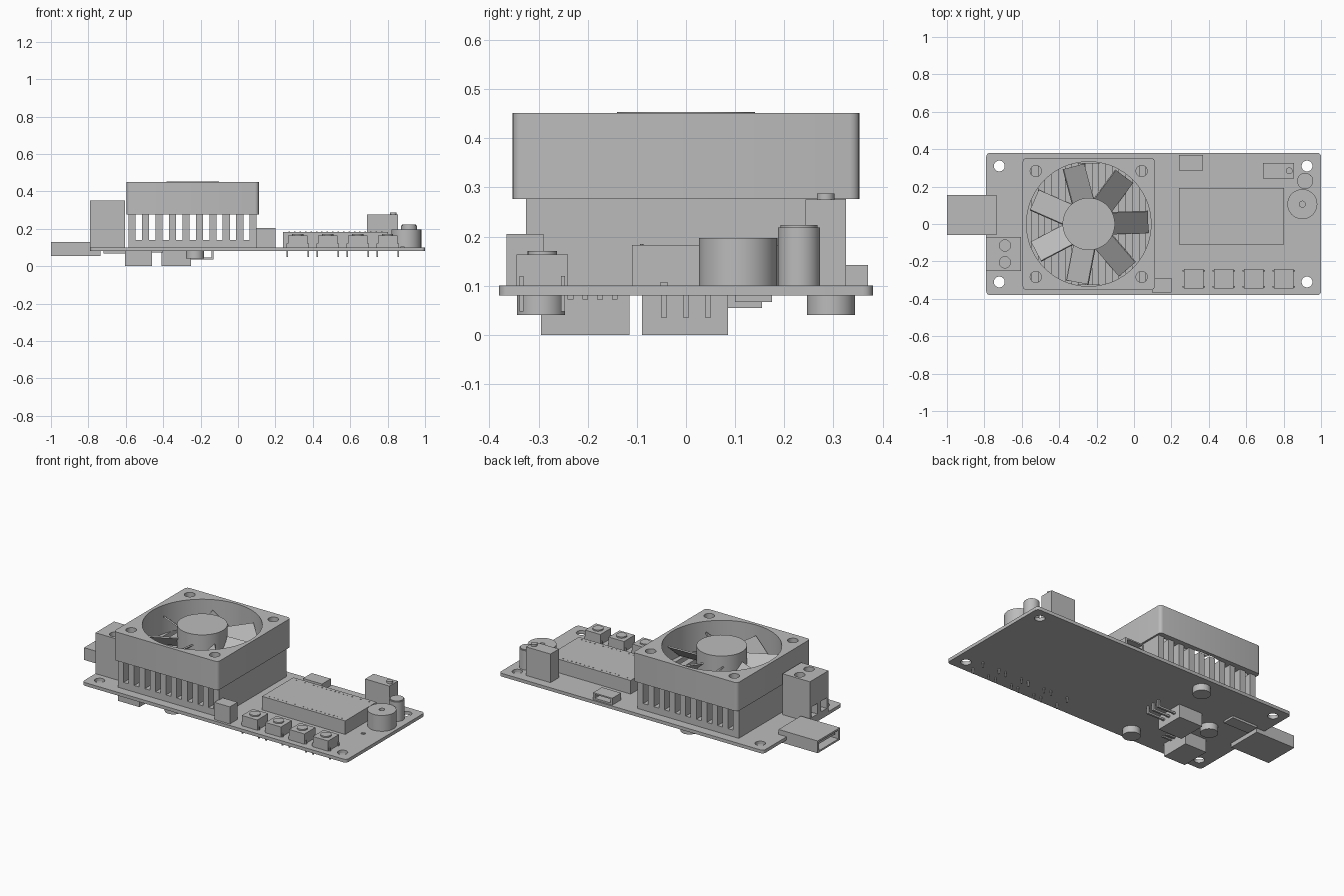
import bpy, bmesh, math
from mathutils import Matrix

cube = bpy.data.objects.get("Cube")
if cube:
    bpy.data.objects.remove(cube, do_unlink=True)

grey = bpy.data.materials.new("plain_grey")
grey.use_nodes = True
grey.diffuse_color = (0.5, 0.5, 0.5, 1)
grey.node_tree.nodes["Principled BSDF"].inputs["Base Color"].default_value = (0.5, 0.5, 0.5, 1)
parts = []


def finish(name, bm):
    mesh = bpy.data.meshes.new(name)
    bm.to_mesh(mesh)
    bm.free()
    mesh.materials.append(grey)
    ob = bpy.data.objects.new(name, mesh)
    bpy.context.collection.objects.link(ob)
    parts.append(ob)
    return ob


def box(name, xs, ys, zs, corner=0):
    """Box from three ranges, with optional rounded vertical corners."""
    bm = bmesh.new()
    bmesh.ops.create_cube(bm, size=1)
    for v in bm.verts:
        v.co = [r[0] if c < 0 else r[1] for c, r in zip(v.co, (xs, ys, zs))]
    if corner:
        upright = [e for e in bm.edges if abs(e.verts[0].co.z - e.verts[1].co.z) > 1e-4]
        bmesh.ops.bevel(bm, geom=upright, offset=corner, segments=4, profile=0.5, affect='EDGES')
    return finish(name, bm)


def cyl(name, x, y, r, zs, sides=40):
    bm = bmesh.new()
    bmesh.ops.create_cone(bm, cap_ends=True, segments=sides, radius1=r, radius2=r,
                          depth=zs[1] - zs[0],
                          matrix=Matrix.Translation((x, y, (zs[0] + zs[1]) / 2)))
    return finish(name, bm)


def cut(ob, *cutters):
    """Subtract the cutters for good and remove them."""
    for c in cutters:
        mod = ob.modifiers.new("cut", 'BOOLEAN')
        mod.operation, mod.object, mod.solver = 'DIFFERENCE', c, 'EXACT'
        bpy.context.view_layer.objects.active = ob
        bpy.ops.object.modifier_apply(modifier=mod.name)
        parts.remove(c)
        bpy.data.objects.remove(c, do_unlink=True)
    return ob


LOW, TOP = 0.08, 0.1      # faces of the circuit board
FX = -0.242               # fan centre

# Circuit board with mounting holes
board = box("circuit_board", (-0.79, 1), (-0.38, 0.38), (LOW, TOP), 0.02)
cut(board, *[cyl("hole", x, y, 0.029, (0, 0.2), 32) for x in (-0.72, 0.925) for y in (-0.31, 0.31)])

# Heat sink: base plate and straight fins
box("heatsink_base", (-0.585, 0.1), (-0.325, 0.325), (TOP, 0.14))
for i in range(10):
    x = -0.585 + i * 0.0719
    box("heatsink_fin", (x, x + 0.038), (-0.325, 0.325), (0.14, 0.276))

# Fan frame with round duct and screw holes
frame = box("fan_frame", (FX - 0.353, FX + 0.353), (-0.353, 0.353), (0.276, 0.451), 0.02)
cut(frame, cyl("duct", FX, 0, 0.333, (0.2, 0.5), 72),
    *[cyl("hole", FX + a, b, 0.03, (0.2, 0.5), 24) for a in (-0.283, 0.283) for b in (-0.283, 0.283)])

# Fan hub and seven slanted blades
cyl("fan_hub", FX, 0, 0.14, (0.28, 0.453), 48)
for i in range(7):
    blade = box("fan_blade", (0.12, 0.318), (-0.075, 0.075), (-0.004, 0.004))
    blade.data.transform(Matrix.Translation((FX, 0, 0.34))
                         @ Matrix.Rotation(math.radians(2) + i * math.tau / 7, 4, 'Z')
                         @ Matrix.Rotation(math.radians(40), 4, 'X'))

# Power screw terminal with screw wells and wire openings
terminal = box("screw_terminal", (-0.79, -0.605), (-0.25, -0.07), (TOP, 0.35))
for y in (-0.205, -0.115):
    cut(terminal, cyl("well", -0.69, y, 0.03, (0.31, 0.4), 28),
        box("opening", (-0.85, -0.72), (y - 0.028, y + 0.028), (0.125, 0.19)))

# Plug socket overhanging the board end, with contact tongue
socket = box("large_socket", (-1, -0.735), (-0.06, 0.155), (0.055, 0.13))
cut(socket, box("mouth", (-1.1, -0.77), (-0.047, 0.142), (0.066, 0.119)))
box("socket_tongue", (-0.985, -0.76), (-0.035, 0.13), (0.095, 0.112))
box("socket_support", (-0.72, -0.55), (0.1, 0.175), (0.067, LOW))

# Small socket on the back edge
small = box("small_socket", (0.24, 0.37), (0.285, 0.37), (TOP, 0.142))
cut(small, box("mouth", (0.252, 0.358), (0.3, 0.4), (0.11, 0.134)))

# Sensor block beside the heat sink
box("sensor_block", (0.095, 0.2), (-0.365, -0.29), (TOP, 0.205))

# Display module with rows of pin tips
box("display_module", (0.24, 0.803), (-0.11, 0.193), (TOP, 0.183))
for i in range(18):
    for y in (-0.09, 0.173):
        cyl("pin_tip", 0.275 + i * 0.029, y, 0.004, (0.182, 0.185), 8)

# Four push buttons with legs through the board
for i in range(4):
    x = 0.32 + i * 0.16
    box("button_body", (x - 0.052, x + 0.052), (-0.345, -0.24), (TOP, 0.163))
    cyl("button_cap", x, -0.292, 0.03, (0.16, 0.171), 28)
    for dx in (-0.056, 0.056):
        for y in (-0.335, -0.25):
            box("button_leg", (x + dx - 0.004, x + dx + 0.004), (y - 0.004, y + 0.004), (0.048, 0.12))

# Trimmer, buzzer, capacitor and a chip resistor
box("trimmer_body", (0.69, 0.855), (0.243, 0.325), (TOP, 0.275))
cyl("trimmer_screw", 0.83, 0.284, 0.018, (0.27, 0.288), 24)
buzzer = cyl("buzzer", 0.9, 0.106, 0.08, (TOP, 0.197), 48)
cut(buzzer, cyl("sound_hole", 0.9, 0.106, 0.016, (0.17, 0.25), 20))
cyl("capacitor", 0.915, 0.23, 0.043, (TOP, 0.218), 40)
cyl("capacitor_top", 0.915, 0.23, 0.038, (0.21, 0.223), 40)
box("chip_resistor", (0.87, 0.89), (-0.053, -0.037), (TOP, 0.106))

# Underside: heat sink fasteners
for x, y in ((-0.23, -0.295), (-0.23, 0.295), (-0.53, 0)):
    cyl("fastener", x, y, 0.049, (0.04, LOW), 40)

# Underside: two pin connectors
outer = box("outer_connector", (-0.605, -0.46), (-0.295, -0.115), (0, LOW))
cut(outer, box("mouth", (-0.7, -0.5), (-0.28, -0.13), (0.012, 0.068)))
inner = box("inner_connector", (-0.41, -0.25), (-0.09, 0.085), (0, LOW))
cut(inner, box("mouth", (-0.5, -0.29), (-0.076, 0.071), (0.012, 0.068)))
for i in range(4):
    y = -0.235 + i * 0.03
    box("outer_pin", (-0.47, -0.4), (y - 0.006, y + 0.006), (0.072, LOW))
for y in (-0.045, 0, 0.045):
    box("inner_pin", (-0.38, -0.13), (y - 0.006, y + 0.006), (0.035, 0.046))
    box("inner_pin_bend", (-0.142, -0.13), (y - 0.006, y + 0.006), (0.035, LOW))

# Smooth the round parts, keep hard edges
bpy.ops.object.select_all(action='DESELECT')
for ob in parts:
    ob.select_set(True)
bpy.context.view_layer.objects.active = parts[0]
bpy.ops.object.shade_smooth_by_angle(angle=math.radians(30))
